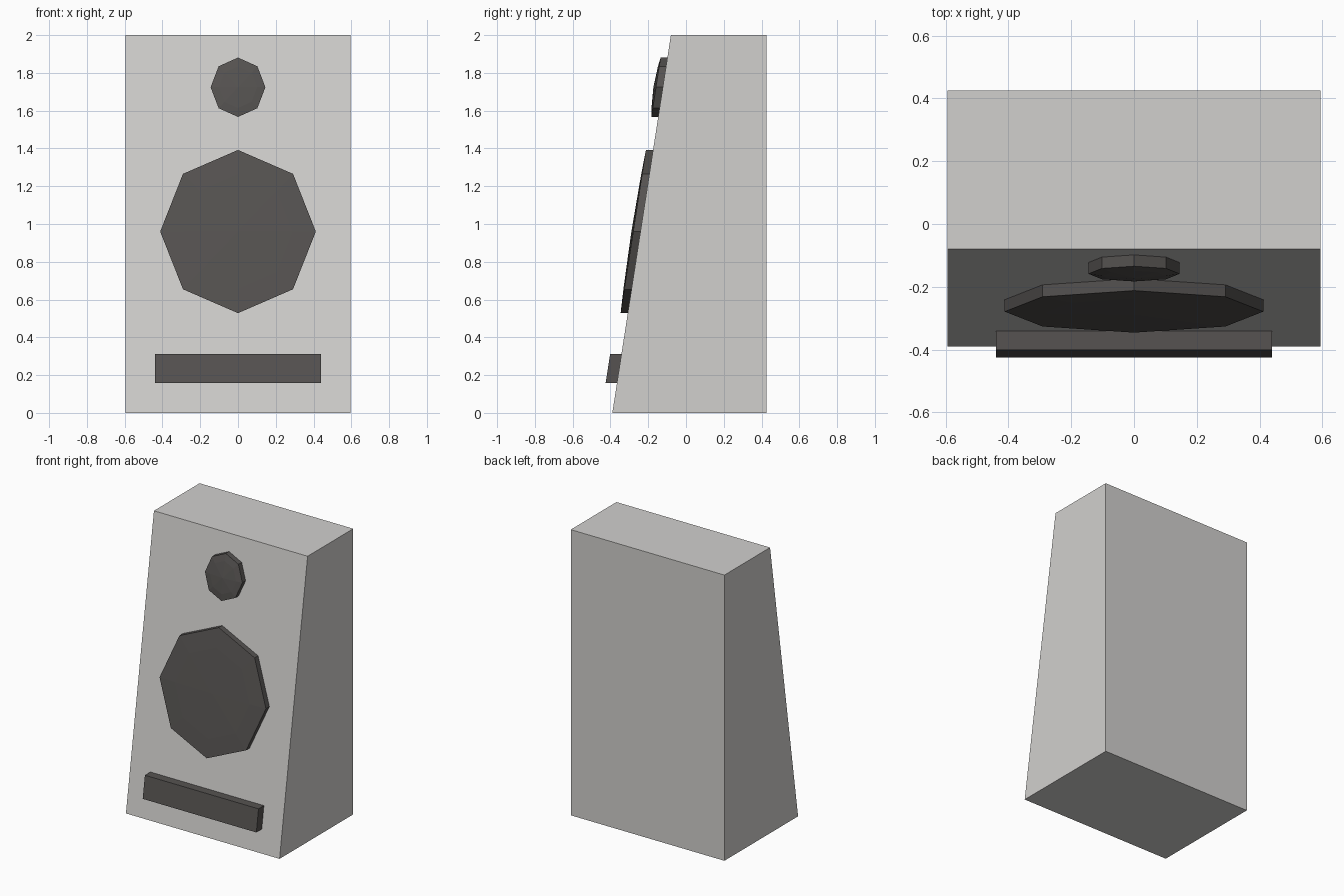
import bpy, bmesh, math

if "Cube" in bpy.data.objects:
    bpy.data.objects.remove(bpy.data.objects["Cube"])

HALF_W, HEIGHT, BACK = 0.595, 2.0, 0.425
FRONT_BOTTOM, FRONT_TOP = -0.39, -0.08


def front_y(z):
    """Depth of the sloping front panel at height z."""
    return FRONT_BOTTOM + (FRONT_TOP - FRONT_BOTTOM) * z / HEIGHT


def material(name, rgb):
    m = bpy.data.materials.new(name)
    m.diffuse_color = (*rgb, 1)
    m.use_nodes = True
    m.node_tree.nodes["Principled BSDF"].inputs["Base Color"].default_value = m.diffuse_color
    return m


light = material("light_grey", (0.64, 0.63, 0.615))
dark = material("dark_grey", (0.092, 0.086, 0.082))


def finish(name, bm, mat):
    bmesh.ops.recalc_face_normals(bm, faces=bm.faces)
    mesh = bpy.data.meshes.new(name)
    bm.to_mesh(mesh)
    bm.free()
    mesh.materials.append(mat)
    bpy.context.collection.objects.link(bpy.data.objects.new(name, mesh))


def bridge(bm, a, b):
    n = len(a)
    for i in range(n):
        j = (i + 1) % n
        bm.faces.new((a[i], a[j], b[j], b[i]))


def driver(name, z0, rx, rz, depth, dome):
    """Shallow domed octagon sitting on the sloping front."""
    bm = bmesh.new()

    def ring(scale, out):
        pts = []
        for i in range(8):
            a = i * math.pi / 4
            z = z0 + rz * scale * math.sin(a)
            pts.append(bm.verts.new((rx * scale * math.cos(a), front_y(z) - out, z)))
        return pts

    base, rim, inner = ring(1, -0.004), ring(1, depth), ring(0.7, depth + dome * 0.5)
    bm.faces.new(base)
    bridge(bm, base, rim)
    bridge(bm, rim, inner)
    tip = bm.verts.new((0, front_y(z0) - depth - dome, z0))
    for i in range(8):
        bm.faces.new((inner[i], inner[(i + 1) % 8], tip))
    finish(name, bm, dark)


def side_prism(name, profile, half_w, mat):
    """Side profile (y, z) extruded across x."""
    bm = bmesh.new()
    left, right = [[bm.verts.new((x, y, z)) for y, z in profile]
                   for x in (-half_w, half_w)]
    bm.faces.new(left)
    bm.faces.new(right)
    bridge(bm, left, right)
    finish(name, bm, mat)


# Cabinet with leaning front
side_prism("cabinet", [(FRONT_BOTTOM, 0), (BACK, 0), (BACK, HEIGHT),
                       (FRONT_TOP, HEIGHT)], HALF_W, light)

# Bar near the foot of the front
lo, hi = 0.157, 0.313
side_prism("lower_bar", [(front_y(lo) + 0.004, lo), (front_y(hi) + 0.004, hi),
                         (front_y(hi) - 0.06, hi), (front_y(lo) - 0.06, lo)], 0.44, dark)

# Large and small speaker drivers
driver("woofer", 0.96, 0.412, 0.432, 0.038, 0.010)
driver("tweeter", 1.724, 0.145, 0.157, 0.036, 0.014)
